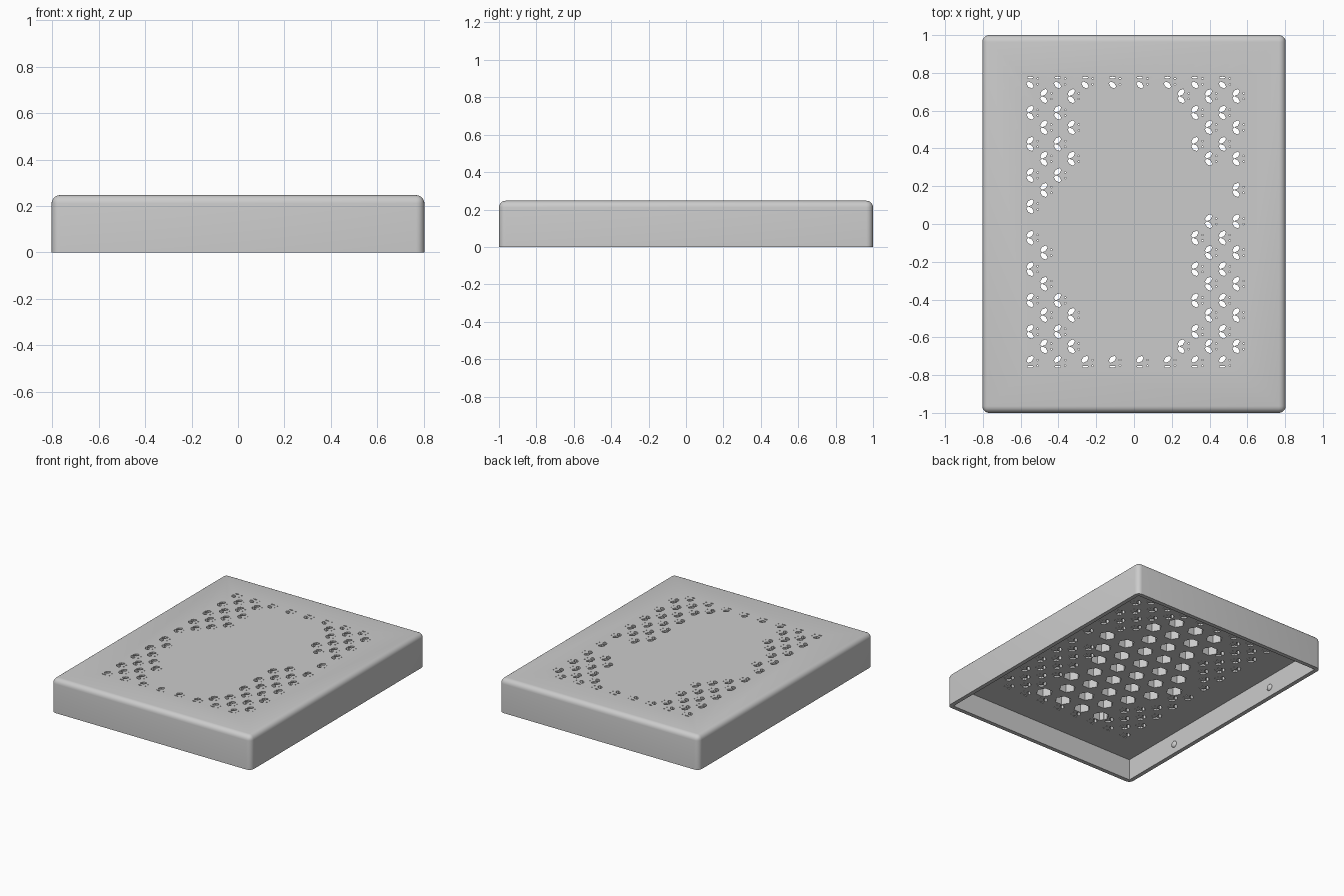
import bpy, bmesh, math
from mathutils import Matrix, Vector

if "Cube" in bpy.data.objects:
    bpy.data.objects.remove(bpy.data.objects["Cube"], do_unlink=True)

W, L, H = 1.606, 2.0, 0.247   # outer size
WALL, CEILING = 0.03, 0.155   # wall thickness, inner ceiling height

grey = bpy.data.materials.new("plain grey")
grey.use_nodes = True
grey.diffuse_color = (0.6, 0.6, 0.6, 1)
grey.node_tree.nodes["Principled BSDF"].inputs["Base Color"].default_value = (0.6, 0.6, 0.6, 1)


def finish(bm, name):
    mesh = bpy.data.meshes.new(name)
    bm.to_mesh(mesh)
    bm.free()
    obj = bpy.data.objects.new(name, mesh)
    mesh.materials.append(grey)
    bpy.context.collection.objects.link(obj)
    return obj


def box(bm, size, centre):
    m = Matrix.Translation(centre) @ Matrix.Diagonal((*size, 1))
    return bmesh.ops.create_cube(bm, size=1, matrix=m)["verts"]


def prism(bm, x, y, rx, ry, turn, z0, z1):
    """Six-sided prism standing on z0."""
    m = (Matrix.Translation((x, y, (z0 + z1) / 2)) @ Matrix.Rotation(turn, 4, "Z")
         @ Matrix.Diagonal((rx, ry, 1, 1)))
    bmesh.ops.create_cone(bm, cap_ends=True, segments=6, radius1=1, radius2=1,
                          depth=z1 - z0, matrix=m)


def cut(obj, cutter):
    mod = obj.modifiers.new("cut", "BOOLEAN")
    mod.operation, mod.solver, mod.object = "DIFFERENCE", "EXACT", cutter
    bpy.context.view_layer.objects.active = obj
    bpy.ops.object.modifier_apply(modifier=mod.name)
    bpy.data.objects.remove(cutter, do_unlink=True)


# Outer body: rounded everywhere but at the open rim
bm = bmesh.new()
box(bm, (W, L, H), (0, 0, H / 2))
rounded = [e for e in bm.edges if max(v.co.z for v in e.verts) > H / 2]
bmesh.ops.bevel(bm, geom=rounded, offset=0.036, segments=5, profile=0.5, affect="EDGES")
cover = finish(bm, "cover")

# Hollow underside
bm = bmesh.new()
box(bm, (W - 2 * WALL, L - 2 * WALL, CEILING + 0.1), (0, 0, (CEILING - 0.1) / 2))
cut(cover, finish(bm, "cavity_cutter"))

# Hexagonal pockets in the ceiling, closed on top
bm = bmesh.new()
for j in range(-5, 5):
    y = (j + 0.5) * 0.143
    for i in range(-4, 5):
        x = (i + 0.5 * (j % 2)) * 0.1656
        lobe = (0.27 < x < 0.47 and 0.05 < y < 0.33) or (-0.45 < x < -0.27 and -0.3 < y < 0.2)
        if abs(x) < 0.27 or lobe:
            prism(bm, x, y, 0.056, 0.056, math.pi / 6, CEILING - 0.02, H - 0.012)
cut(cover, finish(bm, "pocket_cutter"))

# Through perforations: per column, the rows that are open
COLUMNS = ["0123456789", "01235678", "0123789", "01278", "09", "", "09", "",
           "09", "", "09", "08", "01256789", "01245678", "01256789", "012345678"]
bm = bmesh.new()
z0, z1 = CEILING - 0.02, H + 0.02
for i, rows in enumerate(COLUMNS):
    x = -0.55 + 0.0727 * i
    for k in map(int, rows):
        y = (0.677 if i % 2 else 0.755) - 0.1656 * k
        for s in (1, -1):
            edge_row = i % 2 == 0 and (k, s) in ((0, 1), (9, -1))
            if edge_row:
                prism(bm, x, y + s * 0.02, 0.017, 0.005, 0, z0, z1)
            else:
                prism(bm, x, y + s * 0.019, 0.023, 0.014, s * math.radians(42), z0, z1)
            prism(bm, x + 0.04, y + s * 0.015, 0.005, 0.004, 0, z0, z1)
cut(cover, finish(bm, "perforation_cutter"))

bpy.ops.object.select_all(action="DESELECT")
cover.select_set(True)
bpy.context.view_layer.objects.active = cover
bpy.ops.object.shade_smooth_by_angle(angle=math.radians(30))

# Snap bumps on the inside of the long walls
bm = bmesh.new()
for side in (-1, 1):
    for y in (-0.5, 0.5):
        place = Matrix.Translation((side * (W / 2 - WALL), y, 0.068)) @ Matrix.Diagonal((0.6, 1, 1, 1))
        bmesh.ops.create_uvsphere(bm, u_segments=16, v_segments=10, radius=0.024, matrix=place)
for f in bm.faces:
    f.smooth = True
finish(bm, "snap_bumps")
